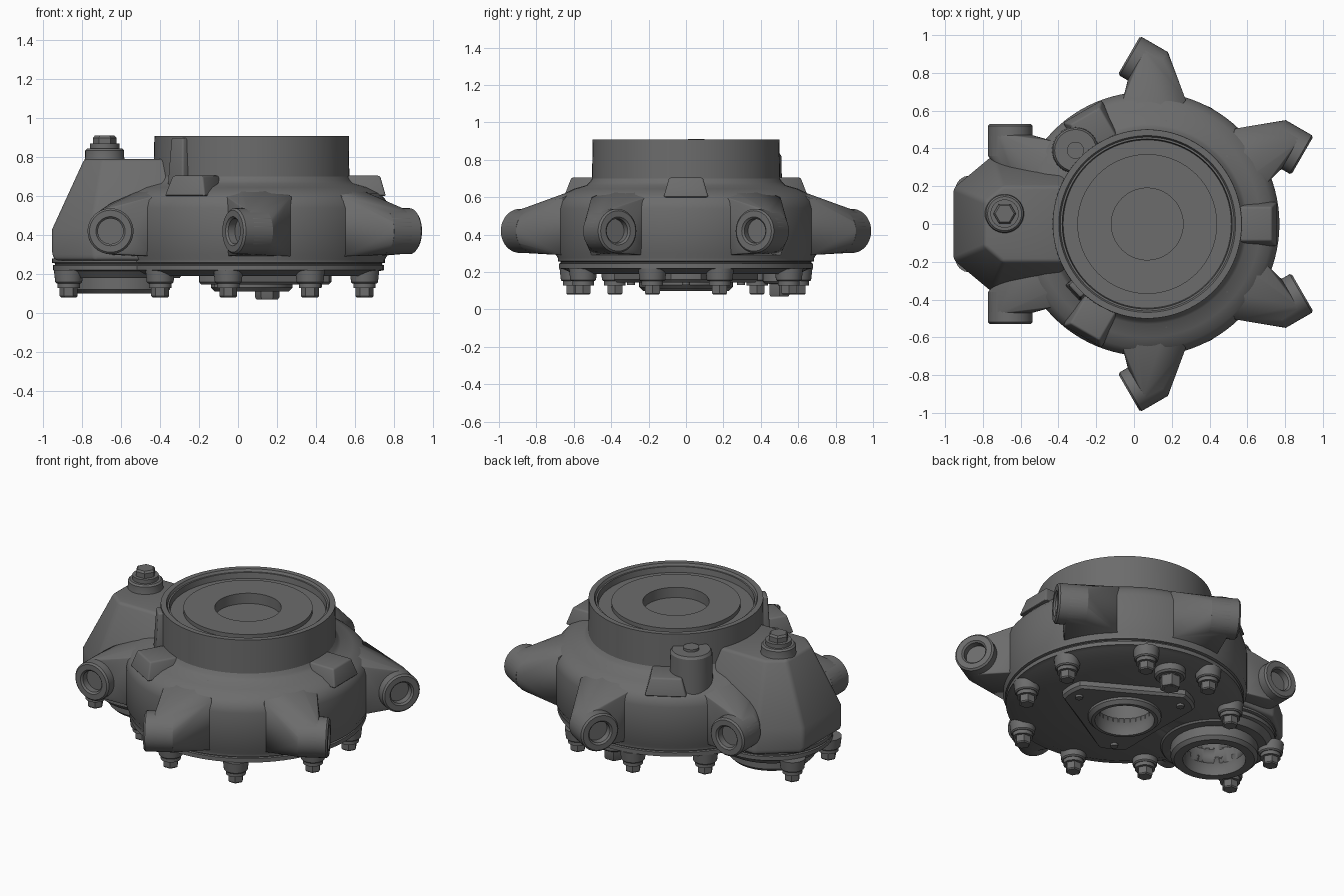
import bpy, bmesh, math
from mathutils import Matrix, Vector

if "Cube" in bpy.data.objects:
    bpy.data.objects.remove(bpy.data.objects["Cube"], do_unlink=True)

CX = 0.07       # axis of the main housing
LOBE_X = -0.60  # axis of the side lobe

metal = bpy.data.materials.new("cast_grey")
metal.use_nodes = True
GREY = (0.15, 0.15, 0.15, 1)
metal.diffuse_color = GREY
metal.node_tree.nodes["Principled BSDF"].inputs["Base Color"].default_value = GREY


def finish(bm, name, matrix=Matrix(), bevel=0, angle=32):
    """Turn a bmesh into a smooth-shaded, optionally bevelled object."""
    bm.transform(matrix)
    bmesh.ops.recalc_face_normals(bm, faces=bm.faces)
    mesh = bpy.data.meshes.new(name)
    bm.to_mesh(mesh)
    bm.free()
    obj = bpy.data.objects.new(name, mesh)
    bpy.context.collection.objects.link(obj)
    mesh.materials.append(metal)
    bpy.ops.object.select_all(action='DESELECT')
    obj.select_set(True)
    bpy.context.view_layer.objects.active = obj
    if bevel:
        mod = obj.modifiers.new("soft_edges", 'BEVEL')
        mod.width, mod.segments, mod.angle_limit = bevel, 3, math.radians(25)
        bpy.ops.object.modifier_apply(modifier=mod.name)
    bpy.ops.object.shade_smooth_by_angle(angle=math.radians(angle))
    return obj


def lathe(name, profile, x=0, y=0, sides=64, matrix=None):
    """Revolve (radius, z) points around z; both ends are capped."""
    bm = bmesh.new()
    rings = [[bm.verts.new((r * math.cos(math.tau * i / sides),
                            r * math.sin(math.tau * i / sides), z))
              for i in range(sides)] for r, z in profile]
    for a, b in zip(rings, rings[1:]):
        for i in range(sides):
            j = (i + 1) % sides
            bm.faces.new((a[i], a[j], b[j], b[i]))
    bm.faces.new(rings[0])
    bm.faces.new(rings[-1])
    return finish(bm, name, matrix or Matrix.Translation((x, y, 0)))


def hull(name, points, matrix=Matrix(), bevel=0, angle=32):
    """Convex solid around a set of points."""
    bm = bmesh.new()
    for p in points:
        bm.verts.new(p)
    res = bmesh.ops.convex_hull(bm, input=bm.verts)
    loose = {g for g in res["geom_interior"] + res["geom_unused"]
             if isinstance(g, bmesh.types.BMVert)}
    bmesh.ops.delete(bm, geom=list(loose), context='VERTS')
    bmesh.ops.dissolve_limit(bm, angle_limit=0.02, verts=bm.verts, edges=bm.edges)
    return finish(bm, name, matrix, bevel, angle)


def box(x0, x1, y, z0, z1, inset):
    """Corner points of a block that narrows towards its top."""
    pts = [(x, s * y, z0) for x in (x0, x1) for s in (-1, 1)]
    return pts + [(x, s * (y - inset), z1) for x in (x0, x1 - inset) for s in (-1, 1)]


def spin(degrees):
    return Matrix.Translation((CX, 0, 0)) @ Matrix.Rotation(math.radians(degrees), 4, 'Z')


# Main housing with collar, stepped recess on top and bore underneath
housing = lathe("main_housing", [
    (0.17, 0.45), (0.17, 0.19), (0.60, 0.19), (0.655, 0.215), (0.68, 0.22),
    (0.68, 0.245), (0.67, 0.248), (0.67, 0.255), (0.685, 0.258), (0.685, 0.275),
    (0.70, 0.30), (0.70, 0.54), (0.69, 0.58), (0.66, 0.615), (0.60, 0.645),
    (0.53, 0.665), (0.515, 0.68), (0.502, 0.70), (0.50, 0.91), (0.468, 0.91),
    (0.46, 0.895), (0.45, 0.895), (0.445, 0.86), (0.37, 0.86), (0.37, 0.885),
    (0.19, 0.885), (0.19, 0.82)], CX, sides=96)

# Side lobe: stacked chamfered outlines
lobe_points = []
for x0, half, cut, z in ((-0.94, 0.37, 0.17, 0.27), (-0.955, 0.37, 0.18, 0.30),
                         (-0.955, 0.36, 0.17, 0.43), (-0.79, 0.20, 0.08, 0.79)):
    for s in (-1, 1):
        lobe_points += [(x0, s * (half - cut), z), (x0 + cut * 1.2, s * half, z),
                        (-0.36, s * half, z)]
lobe = hull("side_lobe", lobe_points, bevel=0.03)
lobe_flange = lathe("lobe_flange", [
    (0.30, 0.18), (0.33, 0.215), (0.35, 0.22), (0.35, 0.245), (0.34, 0.248),
    (0.34, 0.255), (0.355, 0.258), (0.355, 0.28)], LOBE_X)

# Bore through the lobe floor
cutter = lathe("lobe_bore_cutter", [(0.18, 0.0), (0.18, 0.45)], LOBE_X)
cutter.hide_render = True
for part in (housing, lobe, lobe_flange):
    mod = part.modifiers.new("bore", 'BOOLEAN')
    mod.operation, mod.object, mod.solver = 'DIFFERENCE', cutter, 'EXACT'
    bpy.context.view_layer.objects.active = part
    bpy.ops.object.modifier_apply(modifier=mod.name)
bpy.data.objects.remove(cutter, do_unlink=True)


def ring(name, x, inner, outer, z0, z1):
    return lathe(name, [(inner, z1), (inner, z0), (outer - 0.02, z0),
                        (outer, z0 + 0.02), (outer, z1), (inner, z1)], x)


def open_ring(name, x, inner, outer, z0, z1):
    obj = ring(name, x, inner, outer, z0, z1)
    bm = bmesh.new()
    bm.from_mesh(obj.data)
    caps = [f for f in bm.faces if len(f.verts) > 4]
    bmesh.ops.delete(bm, geom=caps, context='FACES_ONLY')
    bmesh.ops.remove_doubles(bm, verts=bm.verts, dist=0.0001)
    bm.to_mesh(obj.data)
    bm.free()


open_ring("lobe_seal_ring", LOBE_X, 0.18, 0.25, 0.10, 0.22)
open_ring("hub_seal_ring", CX, 0.17, 0.21, 0.11, 0.22)

# Three-cornered hub plate made of a rim sector per corner, with screws
for k in range(3):
    start = math.radians(120 * k)
    bm = bmesh.new()
    rows = []
    for i in range(33):
        a = math.radians(-60 + 120 * i / 32)
        r = min(0.27 / max(math.cos(math.radians(60) - abs(a)), 0.1), 0.41 - 0.1 * a * a)
        c, s = math.cos(a), math.sin(a)
        rows.append([bm.verts.new((q * c, q * s, z)) for q, z in
                     ((0.19, 0.145), (r - 0.015, 0.145), (r, 0.16), (r, 0.20))])
    for a, b in zip(rows, rows[1:]):
        for j in range(3):
            bm.faces.new((a[j], b[j], b[j + 1], a[j + 1]))
    finish(bm, "hub_plate", spin(120 * k))
    lathe("hub_screw", [(0.022, 0.13), (0.022, 0.16)],
          CX + 0.34 * math.cos(start), 0.34 * math.sin(start), 16)

# Six mounting arms, each ending in a round boss with a blind hole
BX, BZ, BR = -0.725, 0.42, 0.118
for k in range(3):
    for s in (-1, 1):
        pts = [(BX + BR * math.cos(t * math.tau / 32), s * y, BZ + BR * math.sin(t * math.tau / 32))
               for y in (0.36, 0.47) for t in range(32)]
        pts += [(-0.67, s * 0.15, z) for z in (0.29, 0.60)]
        pts += [(-0.50, s * 0.44, z) for z in (0.29, 0.60)]
        pts += [(-0.52, s * 0.18, 0.66), (-0.45, s * 0.33, 0.655)]
        hull("mounting_arm", pts, spin(120 * k), bevel=0.012, angle=40)
        face = (spin(120 * k) @ Matrix.Translation((BX, s * 0.53, BZ))
                @ Matrix.Rotation(math.radians(-90 * s), 4, 'X'))
        lathe("arm_boss", [(BR, -0.17), (BR, -0.01), (BR - 0.01, 0), (0.075, 0),
                           (0.065, -0.01), (0.065, -0.05)], sides=40, matrix=face)
    # Raised pad on the shoulder beside the collar
    hull("shoulder_pad", box(0.49, 0.69, 0.12, 0.60, 0.705, 0.03), spin(120 * k), bevel=0.01)


# Hex bolts with washers; direction is -1 for heads pointing down
def bolt(name, x, y, z, size, direction=-1):
    d = direction
    lathe(name + "_seat", [(size * 1.65, z), (size * 1.5, z + d * size * 1.35),
                           (size * 1.35, z + d * size * 1.5),
                           (size * 1.25, z + d * size * 1.5),
                           (size * 1.25, z + d * size * 2.0)], x, y, 32)
    lathe(name + "_head", [(size, z + d * size * 1.9), (size, z + d * size * 2.9),
                           (size * 0.85, z + d * size * 3.05)], x, y, 6)


for x, y in ((0.65, 0.18), (0.37, 0.55), (-0.05, 0.60), (-0.40, 0.38), (-0.87, 0.18)):
    for s in (-1, 1):
        bolt("cover_bolt", x, s * y, 0.22, 0.046)
bolt("drain_plug", 0.15, 0.5, 0.20, 0.045 * 0.95)
lathe("drain_plug_collar", [(0.09, 0.20), (0.09, 0.15), (0.08, 0.14)], 0.15, 0.5, 32)
lathe("drain_plug_hex", [(0.062, 0.14), (0.062, 0.08), (0.055, 0.07)], 0.15, 0.5, 6)

# Filler plug on the lobe
lathe("filler_plug_base", [(0.11, 0.76), (0.10, 0.80), (0.10, 0.835), (0.09, 0.845),
                           (0.075, 0.845), (0.075, 0.87)], -0.685, 0.055, 40)
lathe("filler_plug_hex", [(0.06, 0.86), (0.06, 0.90), (0.05, 0.912)], -0.685, 0.055, 6)

# Breather tower beside the collar, and the lug on the opposite side
lathe("breather_tower", [(0.125, 0.58), (0.12, 0.82), (0.11, 0.835), (0.045, 0.835),
                         (0.045, 0.85)], -0.31, 0.39, 40)
hull("collar_lug", box(0.47, 0.54, 0.06, 0.64, 0.90, 0.015), spin(223), bevel=0.01)
